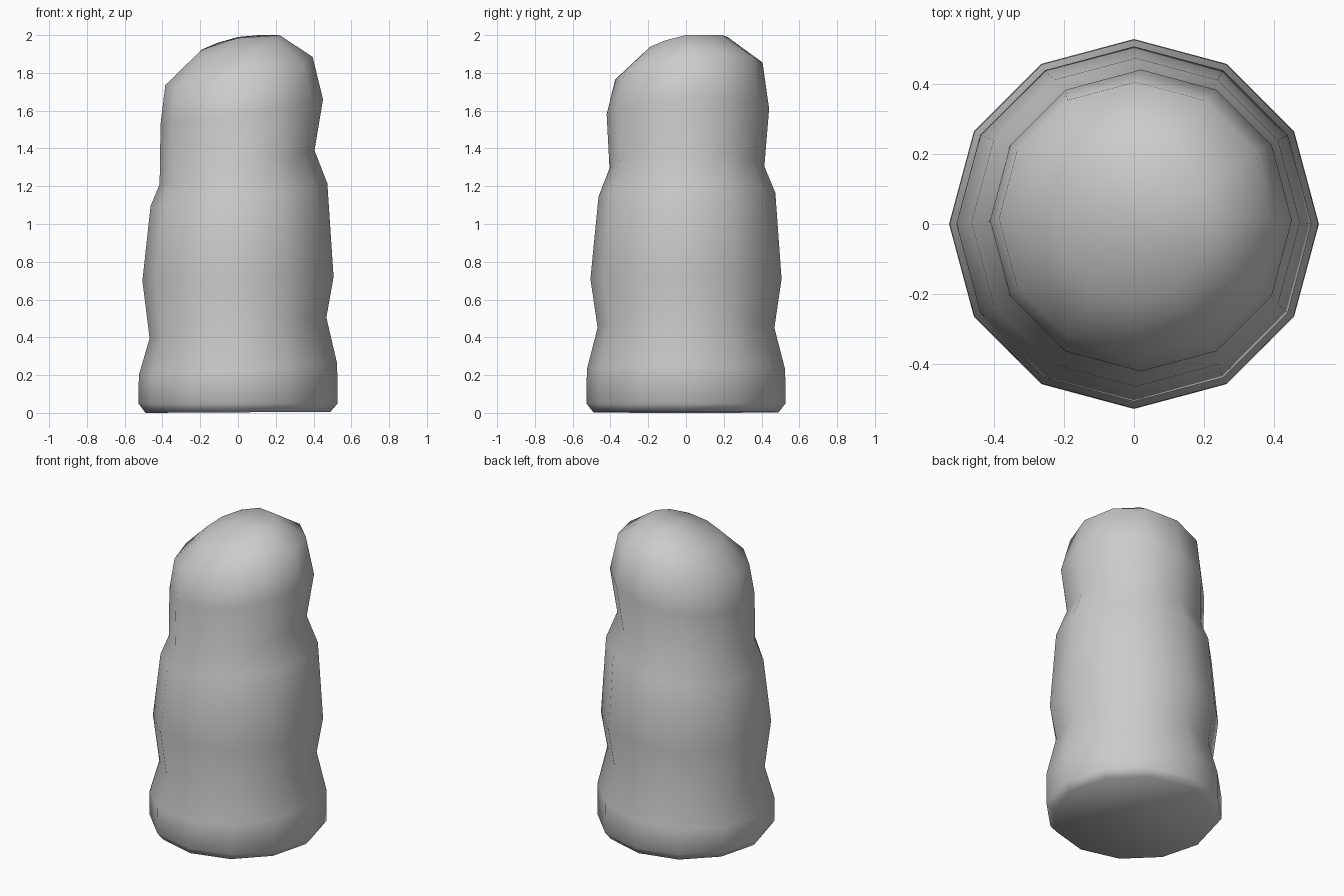
import bpy, bmesh
from math import cos, sin, tau

cube = bpy.data.objects.get("Cube")
if cube:
    bpy.data.objects.remove(cube, do_unlink=True)

SIDES = 12

# Matte grey
grey = bpy.data.materials.new("plain_grey")
grey.use_nodes = True
colour = (0.6, 0.6, 0.6, 1)
grey.diffuse_color = colour
grey.node_tree.nodes["Principled BSDF"].inputs["Base Color"].default_value = colour

# Tilted rings: height, radius, centre x, centre y, rise toward +x, rise toward +y
RINGS = [
    (0.005, 0.49, 0, 0, 0.003, 0),
    (0.05, 0.527, 0, 0, 0, 0),
    (0.23, 0.525, 0, 0, 0.03, 0),
    (0.45, 0.468, 0, 0, 0.055, 0),
    (0.71, 0.506, 0, 0, 0.01, 0),
    (1.155, 0.468, 0.005, 0.005, 0.06, 0.01),
    (1.30, 0.41, -0.005, 0.005, 0.09, 0.005),
    (1.595, 0.43, 0.02, 0.01, 0.065, 0.015),
    (1.81, 0.39, 0.005, 0.015, 0.075, 0.045),
    (1.948, 0.22, 0, 0, 0.052, 0.042),
]


def add_ring(bm, z, r, cx, cy, tilt_x, tilt_y):
    verts = []
    for i in range(SIDES):
        c, s = cos(tau * i / SIDES), sin(tau * i / SIDES)
        height = min(2, z + tilt_x * c + tilt_y * s)
        verts.append(bm.verts.new((cx + r * c, cy + r * s, height)))
    return verts


bm = bmesh.new()
rings = [add_ring(bm, *ring) for ring in RINGS]

# Body walls
for low, high in zip(rings, rings[1:]):
    for i in range(SIDES):
        j = (i + 1) % SIDES
        bm.faces.new((low[i], low[j], high[j], high[i]))

# Flat base and slanted rounded crown
bm.faces.new(rings[0][::-1])
crown = bm.verts.new((0, 0, 1.985))
for i in range(SIDES):
    bm.faces.new((rings[-1][i], rings[-1][(i + 1) % SIDES], crown))

# Rest the base on the ground
lowest = min(v.co.z for v in bm.verts)
for v in bm.verts:
    if v.co.z < 0.02:
        v.co.z -= lowest
for f in bm.faces:
    f.smooth = True

mesh = bpy.data.meshes.new("rounded_post")
bm.to_mesh(mesh)
bm.free()
mesh.materials.append(grey)
post = bpy.data.objects.new("rounded_post", mesh)
bpy.context.collection.objects.link(post)
